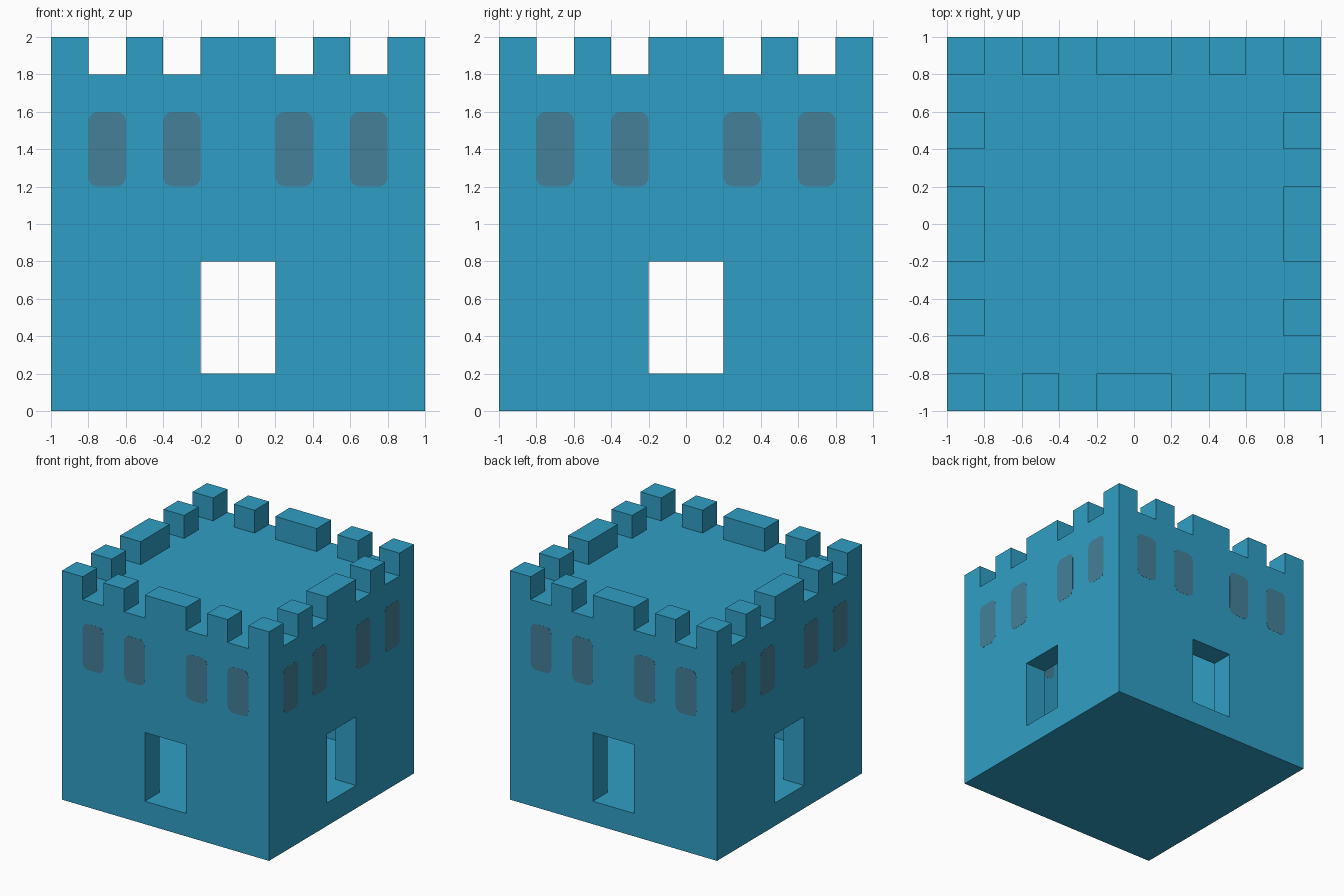
import bpy, bmesh, math
from mathutils import Matrix, Vector

if "Cube" in bpy.data.objects:
    bpy.data.objects.remove(bpy.data.objects["Cube"], do_unlink=True)


def material(name, rgb):
    m = bpy.data.materials.new(name)
    m.use_nodes = True
    col = (*rgb, 1.0)
    m.diffuse_color = col
    m.node_tree.nodes["Principled BSDF"].inputs["Base Color"].default_value = col
    return m


blue = material("tower blue", (0.028, 0.345, 0.555))
grey = material("window grey", (0.058, 0.216, 0.314))


def add_object(name, bm, mat):
    me = bpy.data.meshes.new(name)
    bmesh.ops.recalc_face_normals(bm, faces=bm.faces)
    bm.to_mesh(me)
    bm.free()
    me.materials.append(mat)
    ob = bpy.data.objects.new(name, me)
    bpy.context.collection.objects.link(ob)
    return ob


def box(name, lo, hi, mat=blue):
    lo, hi = Vector(lo), Vector(hi)
    bm = bmesh.new()
    bmesh.ops.create_cube(bm, size=1, matrix=Matrix.Translation((lo + hi) / 2)
                          @ Matrix.Diagonal((*(hi - lo), 1)))
    return add_object(name, bm, mat)


def cut(target, lo, hi):
    cutter = box("cutter", lo, hi)
    cutter.hide_render = True
    mod = target.modifiers.new("cut", "BOOLEAN")
    mod.operation, mod.solver, mod.object = "DIFFERENCE", "EXACT", cutter
    bpy.context.view_layer.objects.active = target
    bpy.ops.object.modifier_apply(modifier=mod.name)
    bpy.data.objects.remove(cutter, do_unlink=True)


# Hollow tower with a floor, a roof deck and a parapet
tower = box("tower", (-1, -1, 0), (1, 1, 2))
cut(tower, (-0.8, -0.8, 1.8), (0.8, 0.8, 2.2))
cut(tower, (-0.8, -0.8, 0.2), (0.8, 0.8, 1.6))

# Doorways through all four walls
cut(tower, (-0.2, -1.2, 0.2), (0.2, 1.2, 0.8))
cut(tower, (-1.2, -0.2, 0.2), (1.2, 0.2, 0.8))

# Battlement gaps, which line up with the windows below
bays = (-0.7, -0.3, 0.3, 0.7)
for c in bays:
    cut(tower, (c - 0.1, -1.2, 1.8), (c + 0.1, 1.2, 2.2))
    cut(tower, (-1.2, c - 0.1, 1.8), (1.2, c + 0.1, 2.2))

# Merge the coplanar pieces left by the cuts
bm = bmesh.new()
bm.from_mesh(tower.data)
bmesh.ops.remove_doubles(bm, verts=bm.verts, dist=1e-4)
bmesh.ops.dissolve_limit(bm, angle_limit=0.01, verts=bm.verts, edges=bm.edges)
bm.to_mesh(tower.data)
bm.free()


def window_plates(name, angle):
    """Four rounded windows on one wall, outside and inside."""
    bm = bmesh.new()
    w, h, r, t = 0.1, 0.2, 0.05, 0.002
    outline = []
    for sx, sz, start in ((1, 1, 0), (-1, 1, 90), (-1, -1, 180), (1, -1, 270)):
        for step in range(5):
            a = math.radians(start + step * 22.5)
            outline.append((sx * (w - r) + r * math.cos(a),
                            1.4 + sz * (h - r) + r * math.sin(a)))
    for c in bays:
        for y in (-1 - t / 2, -0.8 - t / 2):
            face = bm.faces.new([bm.verts.new((c + x, y, z)) for x, z in outline])
            ext = bmesh.ops.extrude_face_region(bm, geom=[face], use_keep_orig=True)
            verts = [v for v in ext["geom"] if isinstance(v, bmesh.types.BMVert)]
            bmesh.ops.translate(bm, verts=verts, vec=(0, t, 0))
    bmesh.ops.rotate(bm, verts=bm.verts, cent=(0, 0, 0),
                     matrix=Matrix.Rotation(angle, 3, "Z"))
    return add_object(name, bm, grey)


for i, side in enumerate(("front", "left", "back", "right")):
    window_plates(side + "_windows", i * math.pi / 2)
